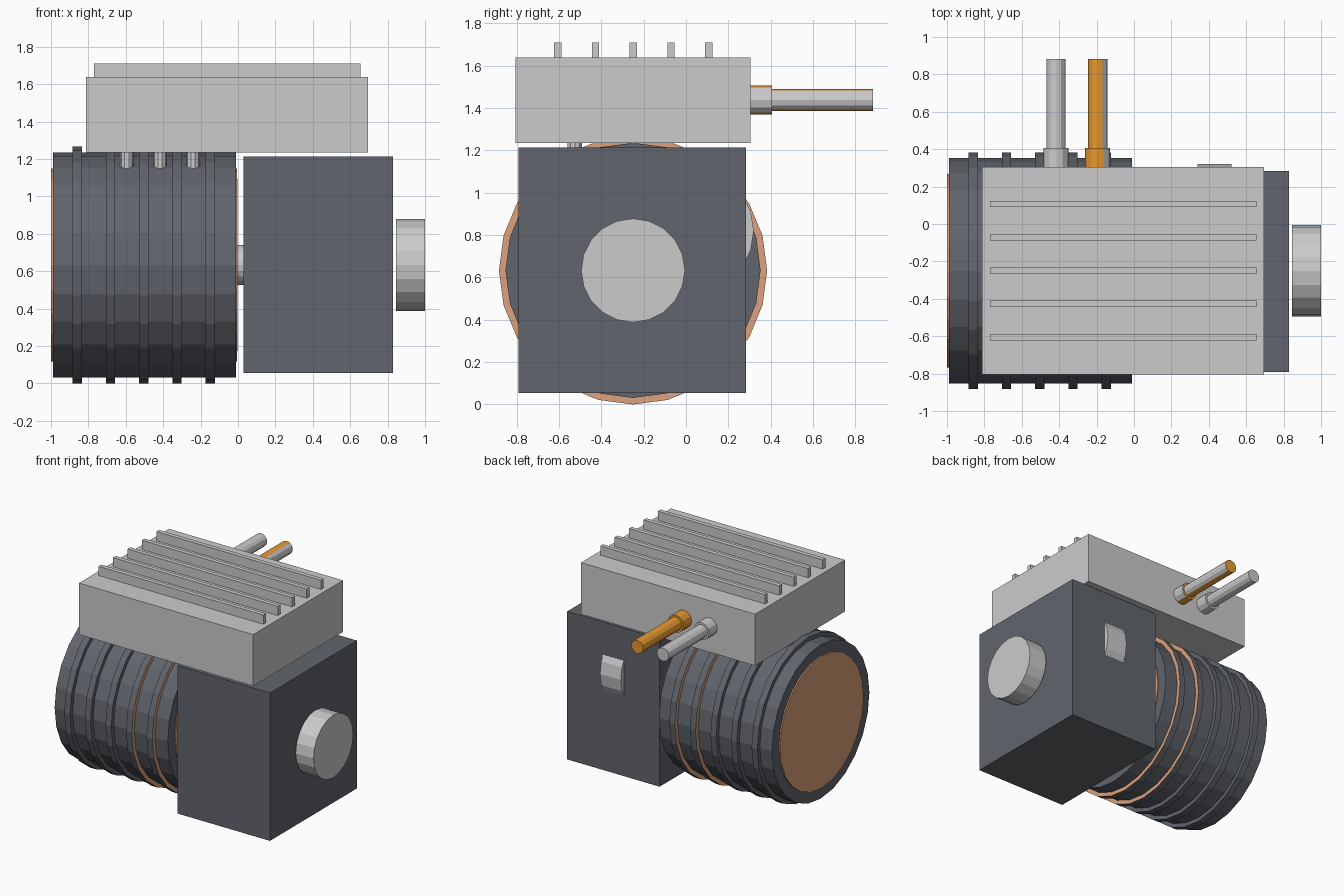
import bpy, bmesh
from math import pi
from mathutils import Matrix, Vector

if "Cube" in bpy.data.objects:
    bpy.data.objects.remove(bpy.data.objects["Cube"])


def material(name, rgb):
    m = bpy.data.materials.new(name)
    m.diffuse_color = (*rgb, 1)
    m.use_nodes = True
    m.node_tree.nodes["Principled BSDF"].inputs["Base Color"].default_value = m.diffuse_color
    return m


DARK = material("dark_metal", (0.12, 0.13, 0.15))
COPPER = material("copper", (0.72, 0.36, 0.2))
ORANGE = material("orange", (0.8, 0.32, 0.03))
GREY = material("light_metal", (0.7, 0.7, 0.72))
AXES = {'X': Matrix.Rotation(pi / 2, 4, 'Y'), 'Y': Matrix.Rotation(-pi / 2, 4, 'X'), 'Z': Matrix()}


def finish(name, bm, mat, accent=None, test=None):
    """Turn a bmesh into an object; faces passing the test get the accent."""
    bm.normal_update()
    me = bpy.data.meshes.new(name)
    me.materials.append(mat)
    if accent:
        me.materials.append(accent)
        for f in bm.faces:
            f.material_index = int(test(f))
    bm.to_mesh(me)
    bm.free()
    ob = bpy.data.objects.new(name, me)
    bpy.context.collection.objects.link(ob)
    return ob


def box(name, x, y, z, mat):
    bm = bmesh.new()
    bmesh.ops.create_cube(bm, size=1)
    for v in bm.verts:
        for i, (a, b) in enumerate((x, y, z)):
            v.co[i] = (a + b) / 2 + v.co[i] * (b - a)
    return finish(name, bm, mat)


def rod(name, axis, start, end, centre, r, n, mat, accent=None, test=None):
    """Cylinder along an axis from start to end; centre is the other two coordinates."""
    pos = list(centre)
    pos.insert("XYZ".index(axis), (start + end) / 2)
    bm = bmesh.new()
    spin = Matrix.Rotation(pi / 2, 4, 'Z')
    bmesh.ops.create_cone(bm, cap_ends=True, segments=n, radius1=r, radius2=r, depth=end - start,
                          matrix=Matrix.Translation(Vector(pos)) @ AXES[axis] @ spin)
    return finish(name, bm, mat, accent, test)


C = (-0.25, 0.633)

# Motor: housing, copper stator, rotor end and shaft
rod("motor_housing", 'X', -0.99, -0.012, C, 0.602, 24, DARK)
rod("stator", 'X', -1.0, -0.006, C, 0.517, 24, COPPER)
rod("rotor_end", 'X', -0.1, -0.003, C, 0.46, 20, GREY)
rod("motor_shaft", 'X', -0.05, 0.06, C, 0.107, 20, GREY)

# Cooling rings, the last two with copper flanks
for i, x in enumerate((-0.86, -0.682, -0.504, -0.326, -0.148)):
    flank = (lambda f: abs(f.normal.x) > 0.9) if i > 2 else (lambda f: False)
    rod(f"housing_ring_{i + 1}", 'X', x - 0.025, x + 0.025, C, 0.633, 24, DARK, COPPER, flank)

# Gearbox with the gear showing at the back and the output flange
box("gearbox", (0.03, 0.83), (-0.79, 0.283), (0.055, 1.212), DARK)
rod("reduction_gear", 'X', 0.34, 0.52, (0.02, 0.82), 0.3, 20, GREY)
rod("output_flange", 'X', 0.845, 1.0, C, 0.245, 20, GREY)

# Inverter with its heat sink fins
box("inverter", (-0.812, 0.695), (-0.805, 0.305), (1.235, 1.638), GREY)
for i in range(5):
    y = -0.605 + i * 0.178
    box(f"inverter_fin_{i + 1}", (-0.77, 0.655), (y - 0.017, y + 0.017), (1.63, 1.71), GREY)

# Phase terminals between motor and inverter
for i, x in enumerate((-0.595, -0.417, -0.24)):
    rod(f"phase_terminal_{i + 1}", 'Z', 1.1, 1.25, (x, -0.525), 0.036, 10, GREY,
        ORANGE, lambda f: abs(f.normal.x) < 0.4 and i < 2 and f.normal.x > 0.1)

# High voltage connectors and cables
for tag, x, hot in (("left", -0.417, False), ("right", -0.195, True)):
    lit = lambda f: hot and f.normal.x < 0.3
    rod(f"connector_{tag}", 'Y', 0.29, 0.405, (x, 1.437), 0.068, 12, GREY, ORANGE, lit)
    rod(f"cable_{tag}", 'Y', 0.38, 0.882, (x, 1.437), 0.052, 12, GREY, ORANGE, lit)
